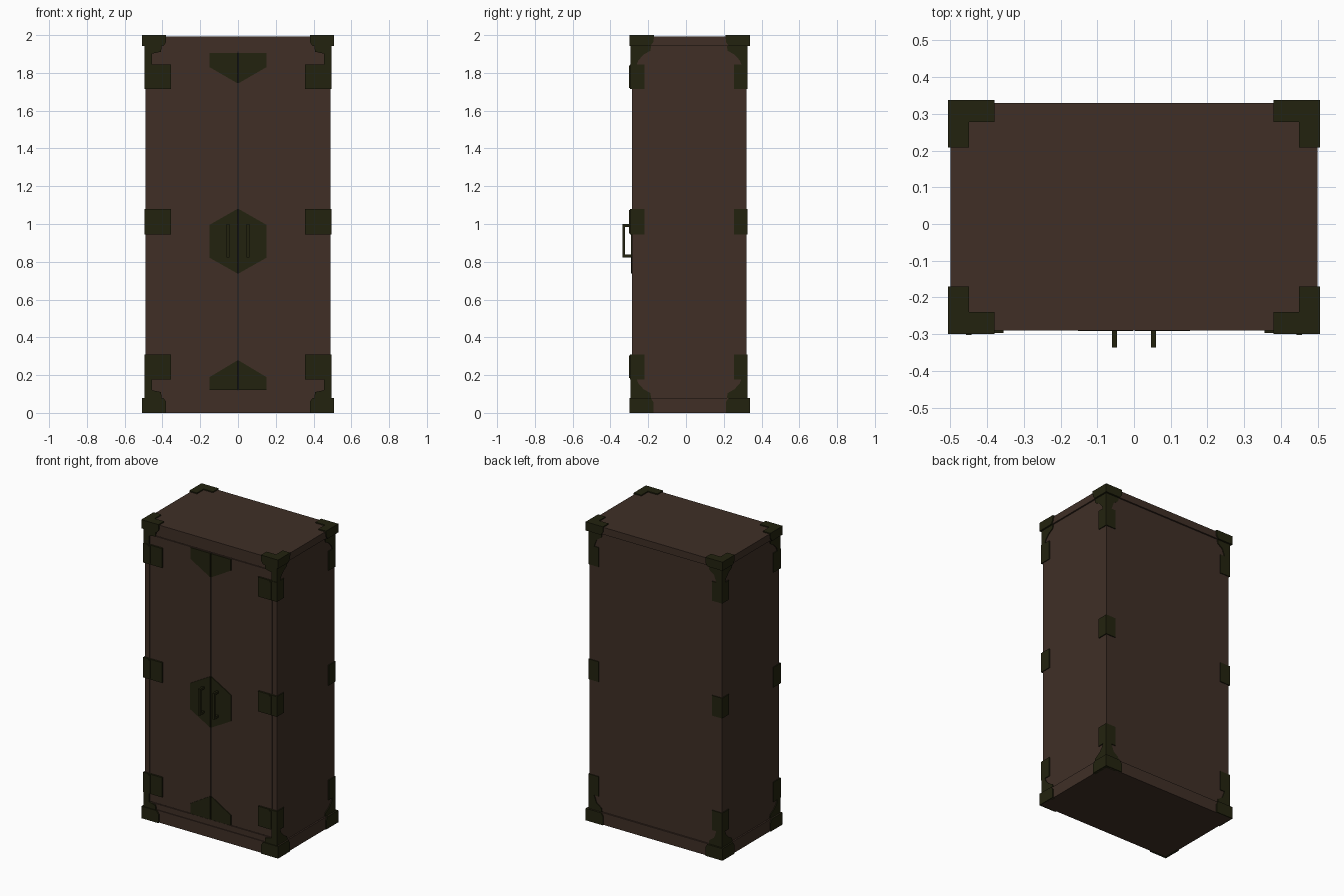
import bpy, bmesh

if "Cube" in bpy.data.objects:
    bpy.data.objects.remove(bpy.data.objects["Cube"])

def material(name, rgb):
    m = bpy.data.materials.new(name)
    m.diffuse_color = (*rgb, 1)
    m.use_nodes = True
    m.node_tree.nodes["Principled BSDF"].inputs["Base Color"].default_value = m.diffuse_color
    return m

WOOD = material("dark_brown_wood", (0.050, 0.0285, 0.0195))
METAL = material("dark_olive_metal", (0.0165, 0.0165, 0.0046))
SEAM = material("seam_black", (0.010, 0.010, 0.011))

def prism(name, pts, axis, a, b, mat):
    """Extrude a 2D outline along an axis from a to b."""
    put = {'x': lambda p, t: (t, p[0], p[1]),
           'y': lambda p, t: (p[0], t, p[1]),
           'z': lambda p, t: (p[0], p[1], t)}[axis]
    bm = bmesh.new()
    lo = [bm.verts.new(put(p, a)) for p in pts]
    hi = [bm.verts.new(put(p, b)) for p in pts]
    bm.faces.new(lo)
    bm.faces.new(hi)
    for i in range(len(pts)):
        j = (i + 1) % len(pts)
        bm.faces.new((lo[i], lo[j], hi[j], hi[i]))
    bmesh.ops.recalc_face_normals(bm, faces=bm.faces)
    me = bpy.data.meshes.new(name)
    bm.to_mesh(me)
    bm.free()
    me.materials.append(mat)
    ob = bpy.data.objects.new(name, me)
    bpy.context.collection.objects.link(ob)
    return ob

def box(name, x0, x1, y0, y1, z0, z1, mat):
    return prism(name, [(x0, y0), (x1, y0), (x1, y1), (x0, y1)], 'z', z0, z1, mat)

# carcass, plinth and lid
box("cabinet_body", -0.49, 0.49, -0.278, 0.32, 0.03, 1.97, WOOD)
box("plinth", -0.50, 0.50, -0.29, 0.33, 0.0, 0.08, WOOD)
box("lid", -0.50, 0.50, -0.29, 0.33, 1.945, 1.993, WOOD)
# face frame around the doors
box("frame_top", -0.49, 0.49, -0.285, -0.27, 1.912, 1.95, WOOD)
box("frame_bottom", -0.49, 0.49, -0.285, -0.27, 0.07, 0.118, WOOD)
box("door_gap", -0.003, 0.003, -0.28, -0.27, 0.118, 1.912, SEAM)

for s, side in ((-1, "left"), (1, "right")):
    def half(name, pts, y0, y1, mat):
        prism(f"{name}_{side}", [(s * x, z) for x, z in pts], 'y', y0, y1, mat)

    # door and frame stile
    box(f"door_{side}", s * 0.003, s * 0.452, -0.285, -0.27, 0.122, 1.908, WOOD)
    box(f"stile_{side}", s * 0.455, s * 0.49, -0.285, -0.27, 0.08, 1.945, WOOD)
    # plates along the door edge
    g = 0.003
    half("top_plate", [(g, 1.745), (0.15, 1.83), (0.15, 1.905), (g, 1.905)], -0.291, -0.28, METAL)
    half("lock_plate", [(g, 0.738), (0.152, 0.822), (0.152, 0.995), (g, 1.08)], -0.291, -0.28, METAL)
    half("bottom_plate", [(g, 0.122), (0.15, 0.122), (0.15, 0.19), (g, 0.278)], -0.291, -0.28, METAL)
    # handle: a square-section U
    prism(f"handle_{side}",
          [(-0.285, 0.823), (-0.337, 0.823), (-0.337, 1.0), (-0.285, 1.0),
           (-0.285, 0.985), (-0.323, 0.985), (-0.323, 0.838), (-0.285, 0.838)],
          'x', s * 0.046, s * 0.060, METAL)

    # wrap-around straps at the edges, with hinge knuckles on the front
    for z0, z1 in ((0.178, 0.31), (0.945, 1.08), (1.715, 1.845)):
        box(f"hinge_leaf_{side}", s * 0.355, s * 0.496, -0.297, -0.27, z0, z1, METAL)
        box(f"hinge_knuckle_{side}", s * 0.442, s * 0.457, -0.302, -0.29, z0 + 0.006, z1 - 0.006, METAL)
        box(f"front_strap_{side}", s * 0.45, s * 0.496, -0.297, -0.22, z0, z1, METAL)
        box(f"back_strap_{side}", s * 0.42, s * 0.496, 0.253, 0.326, z0, z1, METAL)

    # corner fittings on all four uprights, top and bottom
    for edge, d, where in ((-0.30, 1, "front"), (0.338, -1, "back")):
        # L-shaped plate on the lid
        ell = [(0, 0), (0.127, 0), (0.127, 0.06), (0.057, 0.06), (0.057, 0.13), (0, 0.13)]
        prism(f"lid_corner_{where}_{side}",
              [(s * (0.507 - u), edge + d * v) for u, v in ell], 'z', 1.98, 2.0, METAL)
        wall = edge + d * (0.006 if where == "front" else 0.012)
        for zref, up, h, end in ((2.0, -1, 0.058, "top"), (0.0, 1, 0.08, "bottom")):
            tag = f"{end}_{where}_{side}"
            cap = [(0, 0), (0.127, 0), (0.127, h - 0.022), (0.112, h), (0, h)]
            prism(f"cap_face_{tag}", [(s * (0.507 - u), zref + up * w) for u, w in cap],
                  'y', edge, edge + d * 0.02, METAL)
            prism(f"cap_side_{tag}", [(edge + d * u, zref + up * w) for u, w in cap],
                  'x', s * 0.507, s * 0.487, METAL)
            # stepped bracket below the cap
            low = h + 0.105
            if where == "front":
                face = [(0, h), (0.092, h), (0.088, h + 0.03), (0.042, h + 0.04), (0.042, low), (0, low)]
            else:
                face = [(0, h), (0.10, h), (0.095, h + 0.025), (0.06, h + 0.05), (0.04, low), (0, low)]
            prism(f"bracket_face_{tag}", [(s * (0.496 - u), zref + up * w) for u, w in face],
                  'y', wall, wall + d * 0.02, METAL)
            flank = [(0, h), (0.11, h), (0.105, h + 0.025), (0.07, h + 0.045), (0.042, h + 0.075),
                     (0.03, low), (0, low)]
            prism(f"bracket_side_{tag}", [(wall + d * u, zref + up * w) for u, w in flank],
                  'x', s * 0.496, s * 0.48, METAL)
